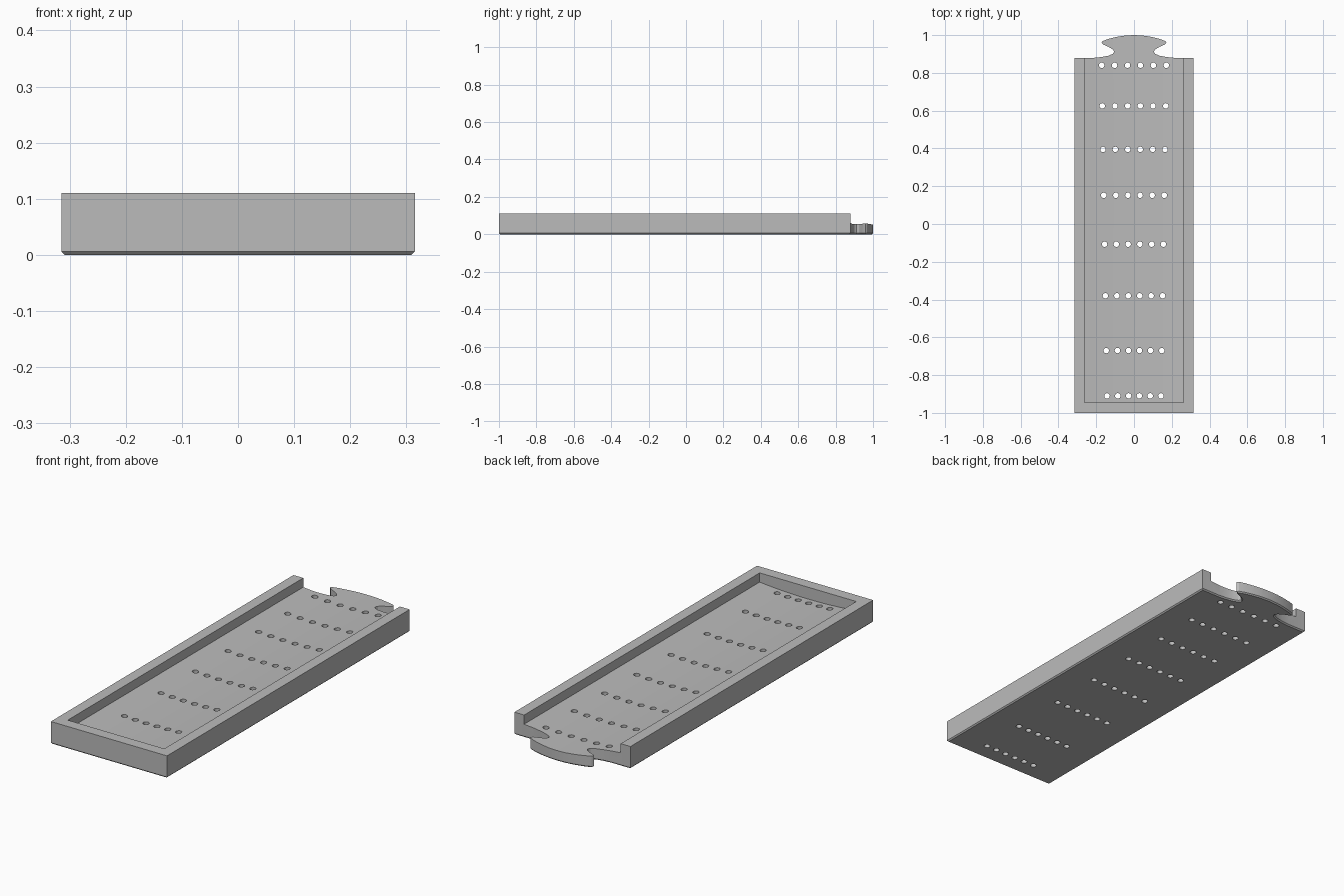
import bpy, bmesh, math
from mathutils import Matrix, Vector

cube = bpy.data.objects.get("Cube")
if cube:
    bpy.data.objects.remove(cube, do_unlink=True)

HALF_W, POCKET_W = 0.315, 0.262
FRONT, BACK, POCKET_FRONT = -1.0, 0.88, -0.945
HEIGHT, CHAMFER = 0.11, 0.006
FLOOR_MID, FLOOR_DIP = 0.052, 0.013

grey = bpy.data.materials.new("plain grey")
grey.use_nodes = True
grey.diffuse_color = (0.5, 0.5, 0.5, 1)
grey.node_tree.nodes["Principled BSDF"].inputs["Base Color"].default_value = (0.5, 0.5, 0.5, 1)


def make_object(name, bm):
    bmesh.ops.recalc_face_normals(bm, faces=bm.faces)
    mesh = bpy.data.meshes.new(name)
    bm.to_mesh(mesh)
    bm.free()
    mesh.materials.append(grey)
    obj = bpy.data.objects.new(name, mesh)
    bpy.context.collection.objects.link(obj)
    return obj


def prism(points, direction):
    """Extrude a closed profile along a direction."""
    bm = bmesh.new()
    face = bm.faces.new([bm.verts.new(p) for p in points])
    result = bmesh.ops.extrude_face_region(bm, geom=[face], use_keep_orig=True)
    moved = [v for v in result["geom"] if isinstance(v, bmesh.types.BMVert)]
    bmesh.ops.translate(bm, verts=moved, vec=direction)
    return bm


# Tray outline: rectangle with a flared, arched tab at the back
half = [(HALF_W, FRONT), (HALF_W, BACK), (0.21, 0.88), (0.17, 0.884), (0.135, 0.891),
        (0.112, 0.901), (0.105, 0.911), (0.112, 0.924), (0.135, 0.938), (0.163, 0.95),
        (0.172, 0.96), (0.165, 0.969), (0.135, 0.98), (0.09, 0.991), (0.045, 0.998)]
outline = half + [(0, 1.0)] + [(-x, y) for x, y in reversed(half)]
bm = prism([(x, y, 0) for x, y in outline], Vector((0, 0, HEIGHT)))
# Chamfer around the underside
rim = [e for e in bm.edges if all(v.co.z < 0.001 for v in e.verts)]
bmesh.ops.bevel(bm, geom=rim, offset=CHAMFER, segments=1, affect='EDGES')
tray = make_object("tray", bm)

# Pocket with a gently dished floor, open at the back
steps = 24
xs = [POCKET_W * (2 * i / steps - 1) for i in range(steps + 1)]
section = [(x, POCKET_FRONT, FLOOR_MID + FLOOR_DIP * (x / POCKET_W) ** 2) for x in xs]
section += [(POCKET_W, POCKET_FRONT, 0.2), (-POCKET_W, POCKET_FRONT, 0.2)]
pocket = make_object("pocket_cutter", prism(section, Vector((0, 2.1, 0))))

# Eight rows of six through holes, narrowing towards the front
bm = bmesh.new()
for y in (0.84, 0.625, 0.395, 0.152, -0.107, -0.38, -0.67, -0.91):
    reach = 0.156 + 0.0165 * (y + 0.1)
    for i in range(6):
        x = reach * (i / 2.5 - 1)
        bmesh.ops.create_cone(bm, cap_ends=True, segments=20, radius1=0.0145,
                              radius2=0.0145, depth=0.4,
                              matrix=Matrix.Translation((x, y, 0)))
holes = make_object("hole_cutter", bm)

# Cut the tray, then drop the cutters
for cutter in (pocket, holes):
    cutter.hide_render = True
    mod = tray.modifiers.new(cutter.name, 'BOOLEAN')
    mod.operation = 'DIFFERENCE'
    mod.solver = 'EXACT'
    mod.object = cutter
bpy.context.view_layer.update()
graph = bpy.context.evaluated_depsgraph_get()
cut_mesh = bpy.data.meshes.new_from_object(tray.evaluated_get(graph))
tray.modifiers.clear()
tray.data = cut_mesh
tray.data.materials.clear()
tray.data.materials.append(grey)
for cutter in (pocket, holes):
    bpy.data.objects.remove(cutter, do_unlink=True)

# Smooth curves, sharp corners
bpy.ops.object.select_all(action='DESELECT')
tray.select_set(True)
bpy.context.view_layer.objects.active = tray
bpy.ops.object.shade_smooth_by_angle(angle=math.radians(30))
